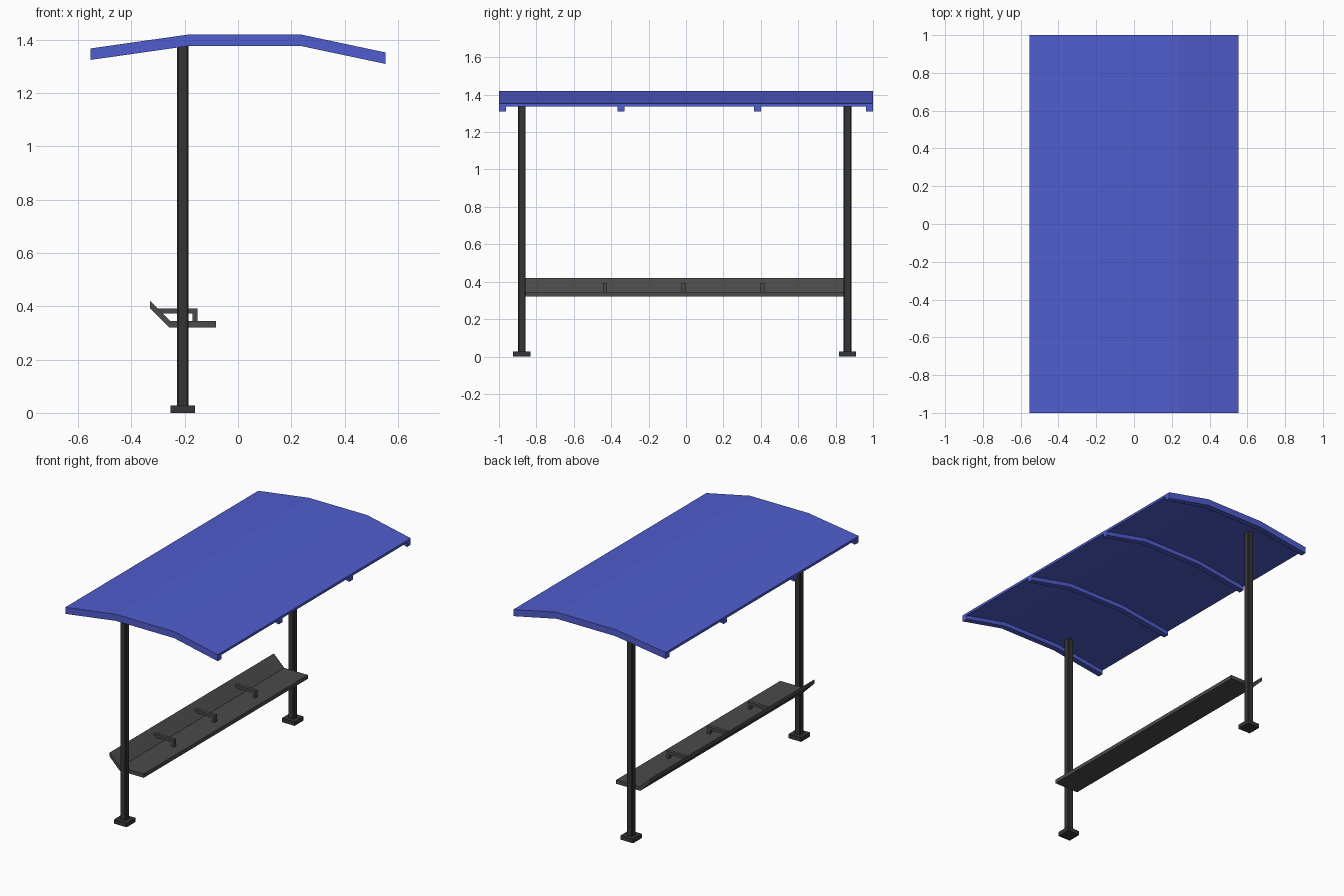
import bpy, bmesh

if "Cube" in bpy.data.objects:
    bpy.data.objects.remove(bpy.data.objects["Cube"])


def material(name, color):
    m = bpy.data.materials.new(name)
    m.diffuse_color = (*color, 1)
    m.use_nodes = True
    m.node_tree.nodes["Principled BSDF"].inputs["Base Color"].default_value = m.diffuse_color
    return m


BLUE = material("blue_paint", (0.08, 0.11, 0.62))
DARK = material("dark_metal", (0.035, 0.035, 0.035))
SLATE = material("bench_grey", (0.07, 0.07, 0.07))


def extrude_y(name, profile, y0, y1, mat):
    """Solid from an (x, z) outline swept from y0 to y1."""
    bm = bmesh.new()
    face = bm.faces.new([bm.verts.new((x, y0, z)) for x, z in profile])
    ext = bmesh.ops.extrude_face_region(bm, geom=[face])
    moved = [g for g in ext["geom"] if isinstance(g, bmesh.types.BMVert)]
    bmesh.ops.translate(bm, verts=moved, vec=(0, y1 - y0, 0))
    bmesh.ops.recalc_face_normals(bm, faces=bm.faces)
    return finish(name, bm, mat)


def box(name, lo, hi, mat, bevel=0):
    """Box between two corners, with optional chamfered vertical edges."""
    bm = bmesh.new()
    bmesh.ops.create_cube(bm, size=1)
    for v in bm.verts:
        v.co = [(a + b) / 2 + c * (b - a) for a, b, c in zip(lo, hi, v.co)]
    if bevel:
        upright = [e for e in bm.edges
                   if abs(e.verts[0].co.z - e.verts[1].co.z) > 1e-4]
        bmesh.ops.bevel(bm, geom=upright, offset=bevel, segments=1,
                        affect='EDGES', profile=0.5)
    return finish(name, bm, mat)


def finish(name, bm, mat):
    mesh = bpy.data.meshes.new(name)
    bm.to_mesh(mesh)
    bm.free()
    mesh.materials.append(mat)
    obj = bpy.data.objects.new(name, mesh)
    bpy.context.collection.objects.link(obj)
    return obj


def band(line, top, bottom):
    """Closed outline between two vertical offsets of a line."""
    return ([(x, z - top) for x, z in line]
            + [(x, z - bottom) for x, z in reversed(line)])


# Canopy: bent sheet with ribs underneath
roof_line = [(-0.553, 1.367), (-0.187, 1.419), (0.237, 1.419), (0.553, 1.352)]
extrude_y("roof_sheet", band(roof_line, 0, 0.016), -1, 1, BLUE)
for i, (y0, y1) in enumerate([(-1, -0.962), (-0.367, -0.33),
                              (0.363, 0.4), (0.962, 1)]):
    extrude_y(f"roof_rib_{i + 1}", band(roof_line, 0.016, 0.043), y0, y1, BLUE)

# Posts with square foot plates
for side, y in (("left", -0.878), ("right", 0.863)):
    box(f"{side}_post", (-0.228, y - 0.021, 0.027),
        (-0.186, y + 0.021, 1.404), DARK, bevel=0.005)
    box(f"{side}_foot_plate", (-0.253, y - 0.046, 0),
        (-0.161, y + 0.046, 0.027), DARK)

# Bench: seat and sloping back as one folded profile
bench = [(-0.33, 0.42), (-0.33, 0.393), (-0.258, 0.32),
         (-0.083, 0.32), (-0.083, 0.345), (-0.254, 0.345)]
extrude_y("bench", bench, -0.858, 0.843, SLATE)

# Armrests: bar from the back, turned down onto the seat
arm = [(-0.304, 0.392), (-0.152, 0.392), (-0.152, 0.343),
       (-0.171, 0.343), (-0.171, 0.373), (-0.285, 0.373)]
for i, y in enumerate((-0.434, -0.013, 0.409)):
    extrude_y(f"armrest_{i + 1}", arm, y - 0.011, y + 0.011, SLATE)
